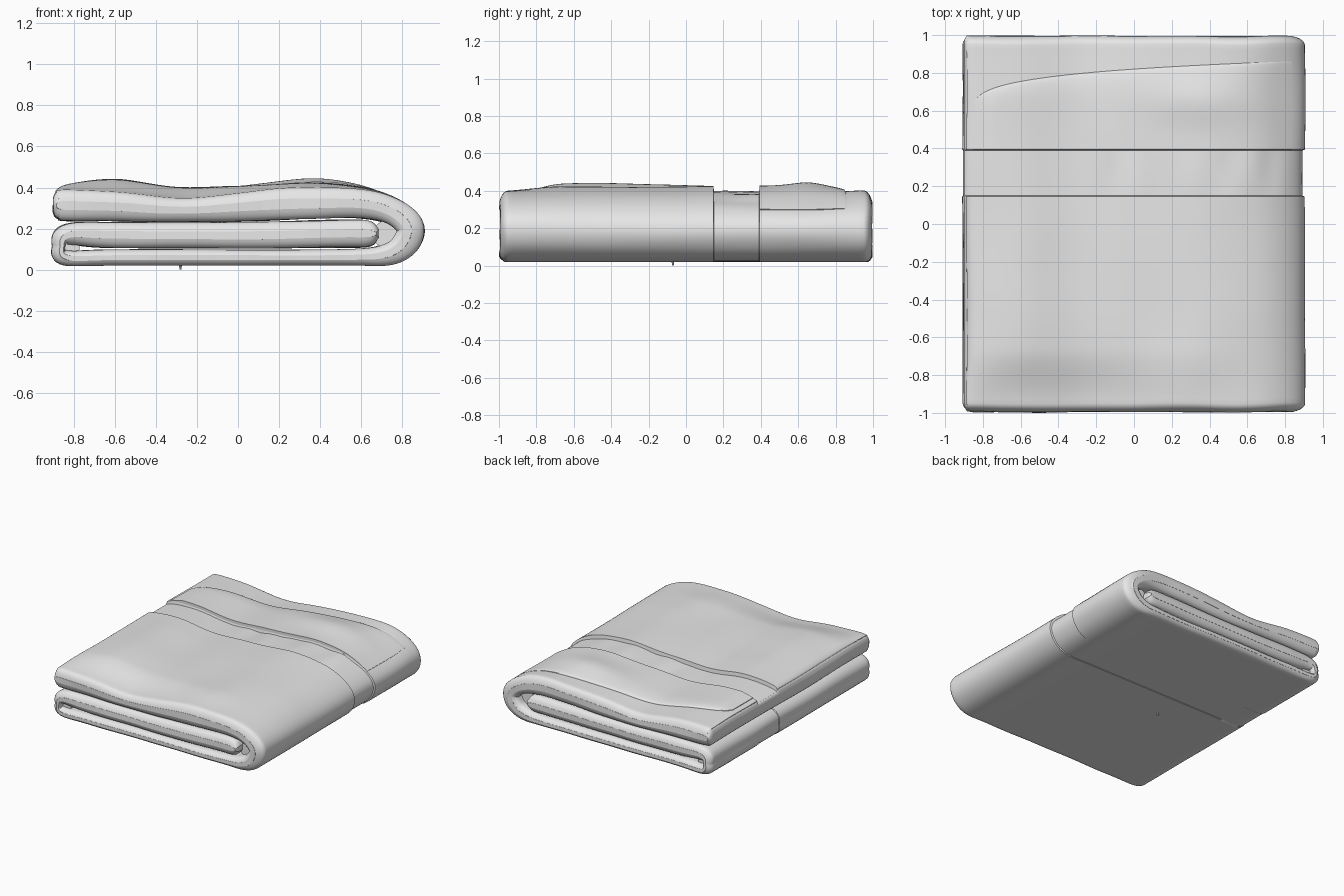
import bpy, bmesh, math
from mathutils import Matrix, Vector, noise

if "Cube" in bpy.data.objects:
    bpy.data.objects.remove(bpy.data.objects["Cube"], do_unlink=True)

cloth = bpy.data.materials.new("pale grey cloth")
cloth.use_nodes = True
grey = (0.8, 0.8, 0.8, 1)
cloth.diffuse_color = grey
cloth.node_tree.nodes["Principled BSDF"].inputs["Base Color"].default_value = grey

# Folded centre line: x, z, half thickness, from the top left edge inwards
PATH = [Vector(p) for p in (
    (-.9, .315, .03), (-.885, .315, .06), (-.84, .315, .075), (-.6, .308, .071),
    (-.3, .292, .058), (0, .303, .068), (.35, .323, .074), (.6, .322, .072),
    (.75, .283, .065), (.835, .21, .066), (.815, .13, .066), (.73, .075, .054),
    (.55, .06, .04), (0, .059, .039), (-.6, .059, .039), (-.84, .058, .038),
    (-.872, .115, .032), (-.83, .172, .05), (-.6, .168, .062), (0, .168, .063),
    (.5, .175, .066), (.64, .175, .06), (.685, .175, .02))]
LAST = len(PATH) - 1
BAND = (.15, .39)


def smooth(a, b, v):
    v = max(0, min(1, (v - a) / (b - a)))
    return v * v * (3 - 2 * v)


def bump(v, centre, width):
    return math.exp(-((v - centre) / width) ** 2)


def path_at(t):
    """Catmull-Rom point on the folded centre line."""
    k = min(int(t), LAST - 1)
    f = t - k
    a, b, c, d = (PATH[max(0, min(LAST, k + n))] for n in (-1, 0, 1, 2))
    return .5 * (2 * b + (c - a) * f + (2 * a - 5 * b + 4 * c - d) * f * f
                 + (3 * b - a - 3 * c + d) * f ** 3)


def surface(t, y, side, lift=0):
    """Point on the outer (1) or inner (-1) face of the cloth."""
    p = path_at(t)
    d = path_at(min(t + .02, LAST)) - path_at(max(t - .02, 0))
    n = Vector((-d.y, d.x)).normalized()
    end = max(0, (abs(y) - .95) / .045)
    h = p.z * max(.3, math.sqrt(max(0, 1 - end * end)))
    in_band = smooth(BAND[0] - .004, BAND[0], y) * (1 - smooth(BAND[1], BAND[1] + .004, y))
    top = 1 - smooth(7.5, 9.5, t)
    if side > 0:
        h -= (.004 + .008 * (1 - smooth(9, 12, t))) * in_band * smooth(0, 2, t)
    h += lift
    x, z = p.x + n.x * h * side, p.y + n.y * h * side
    if side > 0:
        # puffed upper face, band creases and a lower back strip
        inner = 1 - smooth(.66, .98, abs(y))
        puff = .028 + .034 * bump(x, -.55, .45) * bump(y, -.4, .6) - .025 * smooth(.3, .7, x)
        back = smooth(BAND[1], BAND[1] + .004, y)
        z += top * smooth(1, 3.2, t) * inner * (puff - .016 * back)
        z -= top * smooth(0, 2, t) * .016 * in_band
        crease = noise.noise(Vector((x * 7, y * 2.5, 3)))
        z += top * in_band * .014 * crease * smooth(-.4, -.1, x)
        z += top * .008 * noise.noise(Vector((x * 2.2, y * 2.2, 7)))
    # soft ripples and rounded corners along the edges
    z += .006 * noise.noise(Vector((x * 2.5, y * 2, z * 5))) * smooth(.06, .14, z)
    x += .007 * noise.noise(Vector((z * 6, y * 2.2, 1))) * smooth(.7, .85, abs(x))
    x *= 1 - .018 * end * end
    y += .008 * noise.noise(Vector((x * 3, z * 6, 5))) * smooth(.85, .95, abs(y))
    return x, y, max(z, .018)


def sheet(name, point, ni, nj):
    """Closed slab from a grid of outer and inner points."""
    bm = bmesh.new()
    rings = []
    for j in range(nj):
        loop = [(i, 1) for i in range(ni)] + [(i, -1) for i in reversed(range(ni))]
        rings.append([bm.verts.new(point(i, j, s)) for i, s in loop])
    n = 2 * ni
    for a, b in zip(rings, rings[1:]):
        for k in range(n):
            m = (k + 1) % n
            bm.faces.new((a[k], a[m], b[m], b[k]))
    for r in (rings[0], rings[-1]):
        for k in range(ni - 1):
            bm.faces.new((r[k], r[k + 1], r[n - 2 - k], r[n - 1 - k]))
    bmesh.ops.recalc_face_normals(bm, faces=bm.faces)
    finish(name, bm)


def finish(name, bm):
    mesh = bpy.data.meshes.new(name)
    bm.to_mesh(mesh)
    bm.free()
    mesh.materials.append(cloth)
    ob = bpy.data.objects.new(name, mesh)
    bpy.context.collection.objects.link(ob)
    bpy.ops.object.select_all(action='DESELECT')
    ob.select_set(True)
    bpy.context.view_layer.objects.active = ob
    bpy.ops.object.shade_smooth_by_angle(angle=math.radians(40))


# Folded cloth, with extra rows at its rounded ends and band edges
rows = [-.95 + 1.9 * k / 76 for k in range(77)]
rows += [s * (.95 + .045 * math.sin(a * math.pi / 12)) for s in (-1, 1) for a in range(1, 7)]
rows += [BAND[0] - .004, BAND[0] + .001, BAND[1], BAND[1] + .004]
rows = sorted(set(round(r, 4) for r in rows))
STEPS = 9
sheet("folded_cloth", lambda i, j, s: surface(i / STEPS, rows[j], s),
      LAST * STEPS + 1, len(rows))

# Rear flap with a curved free edge, lying on the upper face
COLS, DEPTH = 90, 26


def flap_point(i, j, side):
    t = 1.9 + 6.5 * (i / (COLS - 1)) ** 1.5
    x = path_at(t).x
    u = max(0, min(1, (x + .87) / 1.65))
    edge = .42 + .44 * u ** .15
    v = 1 - (1 - j / (DEPTH - 1)) ** 1.6
    y = BAND[1] + .004 + (edge - BAND[1] - .004) * v
    rise = .004 + .018 * math.sqrt(max(0, 1 - v ** 6)) * smooth(0, .08, u)
    rise *= 1 - .8 * smooth(.75, 1, i / (COLS - 1))
    rise += .022 * bump(x, .35, .26) * bump(y, .65, .12)
    return surface(t, y, 1, rise if side > 0 else -.01)


sheet("rear_flap", flap_point, COLS, DEPTH)

# Tucked cloth filling the large roll and the small left fold, set in from the ends
for name, x, z, radius, length in (("tucked_roll", .725, .172, .068, 1.84),
                                   ("tucked_fold", -.81, .11, .04, 1.9)):
    bm = bmesh.new()
    bmesh.ops.create_cone(bm, cap_ends=True, segments=32, radius1=radius,
                          radius2=radius, depth=length)
    turn = Matrix.Translation((x, 0, z)) @ Matrix.Rotation(math.pi / 2, 4, 'X')
    bmesh.ops.transform(bm, matrix=turn, verts=bm.verts)
    finish(name, bm)

# Small thread end under the base
bm = bmesh.new()
bmesh.ops.create_cone(bm, cap_ends=True, segments=8, radius1=.004, radius2=.008, depth=.024)
bmesh.ops.translate(bm, verts=bm.verts, vec=(-.28, -.07, .012))
finish("loose_thread", bm)
